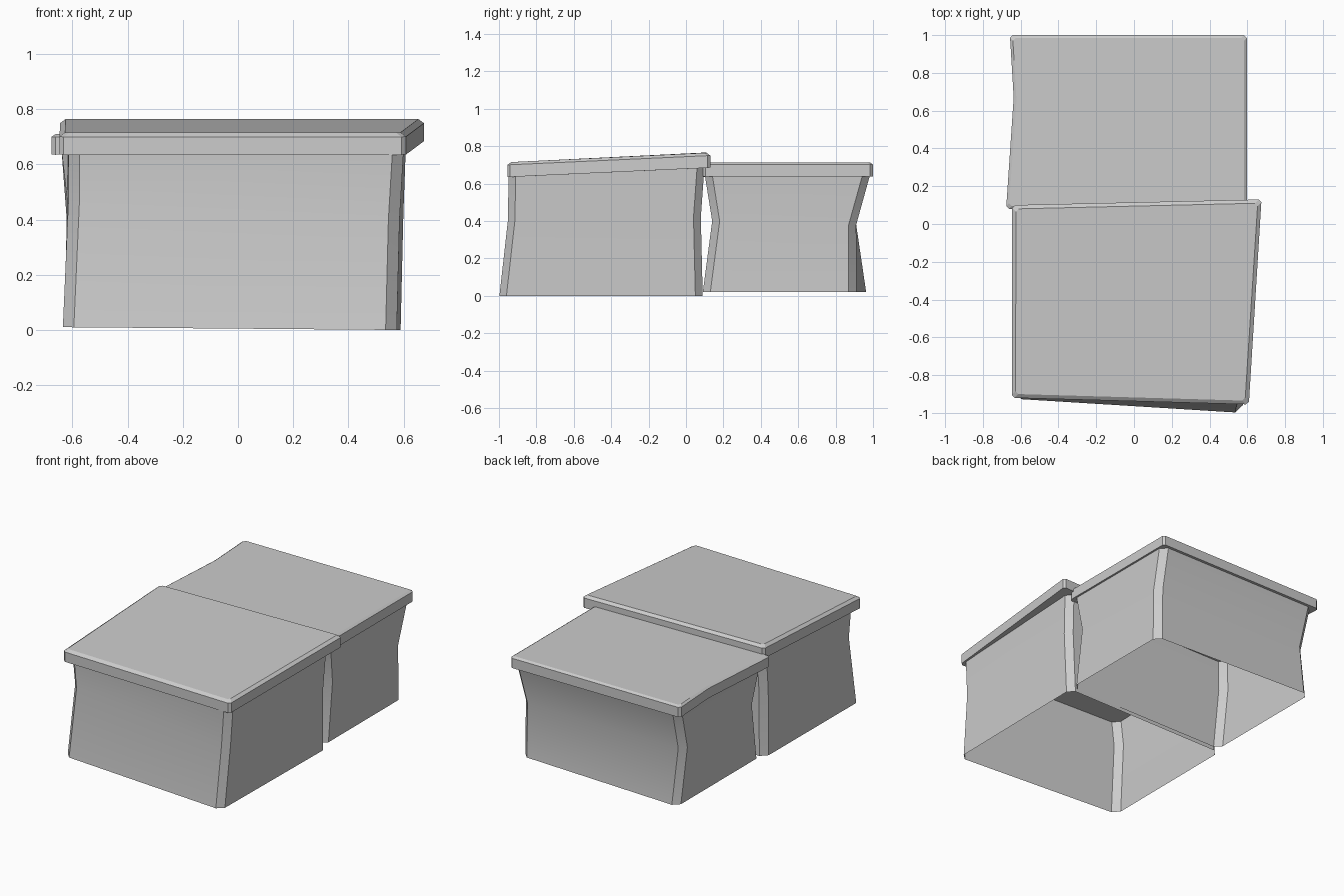
import bpy
import bmesh
from math import radians
from mathutils import Vector

if "Cube" in bpy.data.objects:
    bpy.data.objects.remove(bpy.data.objects["Cube"], do_unlink=True)

grey = bpy.data.materials.new("plain grey")
grey.use_nodes = True
colour = (0.6, 0.6, 0.6, 1)
grey.diffuse_color = colour
grey.node_tree.nodes["Principled BSDF"].inputs["Base Color"].default_value = colour


def chamfered(corners, cut):
    """Replace every corner of a loop by two points, cut away from it."""
    loop = []
    for i, corner in enumerate(corners):
        here = Vector(corner)
        for other in (corners[i - 1], corners[(i + 1) % len(corners)]):
            loop.append(here + (Vector(other) - here).normalized() * cut)
    return loop


def loft(name, loops, capped):
    """Join loops of equal length from the bottom up."""
    bm = bmesh.new()
    rings = [[bm.verts.new(p) for p in loop] for loop in loops]
    for low, high in zip(rings, rings[1:]):
        for i in range(len(low)):
            j = (i + 1) % len(low)
            bm.faces.new((low[i], low[j], high[j], high[i]))
    if capped:
        bm.faces.new(rings[0][::-1])
        bm.faces.new(rings[-1])
    mesh = bpy.data.meshes.new(name)
    bm.to_mesh(mesh)
    bm.free()
    mesh.materials.append(grey)
    obj = bpy.data.objects.new(name, mesh)
    bpy.context.collection.objects.link(obj)
    bpy.ops.object.select_all(action="DESELECT")
    obj.select_set(True)
    bpy.context.view_layer.objects.active = obj
    bpy.ops.object.shade_smooth_by_angle(angle=radians(20))


def body(name, levels):
    """Bent walls, open below."""
    loft(name, [chamfered(level, 0.04) for level in levels], False)


def lid(name, corners, wall, height, inset):
    """Slab with cut corners and a sloped upper edge."""
    base = chamfered(corners, 0.015)
    middle = sum((Vector(c) for c in corners), Vector()) / len(corners)
    rim = [p + Vector((0, 0, wall)) for p in base]
    top = []
    for p in base:
        dx = inset if p.x < middle.x else -inset
        dy = inset if p.y < middle.y else -inset
        top.append(p + Vector((dx, dy, height)))
    loft(name, [base, rim, top], True)


# Front box: corners run front left, front right, back right, back left on the page
body("front_box_walls", [
    [(-0.635, -0.925, 0.01), (0.575, -1.0, 0), (0.59, 0.09, 0), (-0.63, 0.07, 0.01)],
    [(-0.615, -0.875, 0.46), (0.585, -0.955, 0.40), (0.6, 0.08, 0.42), (-0.62, 0.06, 0.44)],
    [(-0.615, -0.9, 0.65), (0.6, -0.95, 0.65), (0.61, 0.1, 0.7), (-0.62, 0.08, 0.69)],
])
lid("front_box_lid", [(-0.647, -0.92, 0.635), (0.608, -0.955, 0.635),
                      (0.675, 0.13, 0.685), (-0.645, 0.1, 0.685)], 0.065, 0.08, 0.02)

# Back box: walls pinched at mid height
body("back_box_walls", [
    [(-0.61, 0.09, 0.02), (0.575, 0.09, 0.02), (0.575, 0.91, 0.02), (-0.61, 0.965, 0.02)],
    [(-0.61, 0.14, 0.40), (0.57, 0.14, 0.40), (0.57, 0.91, 0.38), (-0.62, 0.91, 0.38)],
    [(-0.64, 0.1, 0.65), (0.585, 0.1, 0.65), (0.585, 0.985, 0.65), (-0.63, 0.985, 0.65)],
])
lid("back_box_lid", [(-0.677, 0.08, 0.635), (0.597, 0.09, 0.637), (0.597, 1.0, 0.637),
                     (-0.657, 1.0, 0.637), (-0.637, 0.67, 0.637)], 0.065, 0.075, 0.015)
